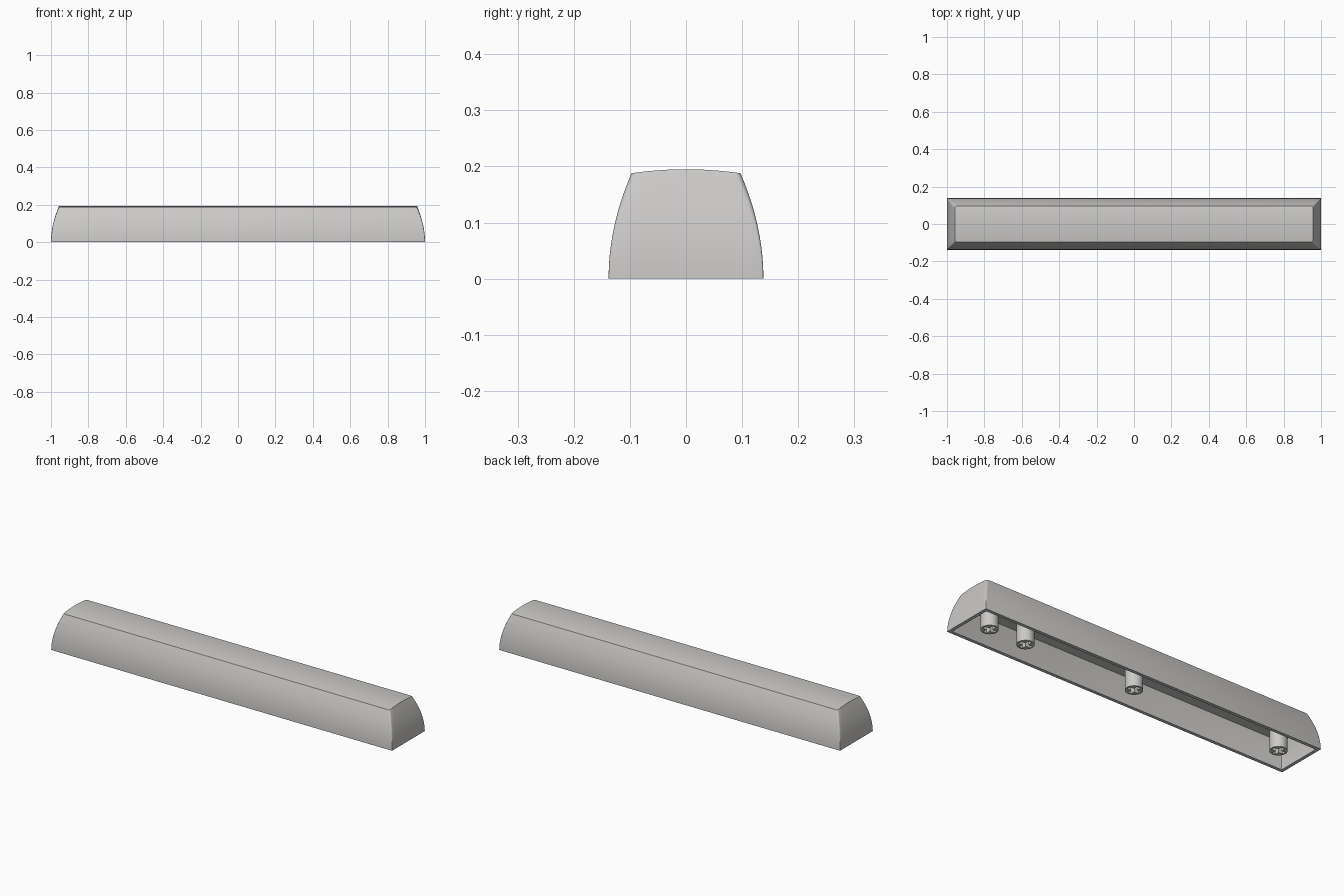
import bpy, bmesh, math

if "Cube" in bpy.data.objects:
    bpy.data.objects.remove(bpy.data.objects["Cube"])

HX, HY = 1.0, 0.138        # half size at the base
EDGE_Z, CROWN = 0.188, 0.007
CEILING = 0.13             # depth of the hollow
WALL = 0.017

grey = bpy.data.materials.new("warm light grey")
grey.diffuse_color = (0.6, 0.59, 0.575, 1)
grey.use_nodes = True
grey.node_tree.nodes["Principled BSDF"].inputs["Base Color"].default_value = grey.diffuse_color


def finish(name, bm):
    bmesh.ops.recalc_face_normals(bm, faces=bm.faces[:])
    me = bpy.data.meshes.new(name)
    bm.to_mesh(me)
    bm.free()
    ob = bpy.data.objects.new(name, me)
    bpy.context.collection.objects.link(ob)
    me.materials.append(grey)
    bpy.ops.object.select_all(action='DESELECT')
    ob.select_set(True)
    bpy.context.view_layer.objects.active = ob
    bpy.ops.object.shade_smooth_by_angle(angle=math.radians(30))
    return ob


def outline(hx, hy, r):
    """Rounded rectangle: right end from -y to +y, then its mirror image."""
    right = []
    for i in range(5):
        a = math.radians(-90 + 22.5 * i)
        right.append((hx - r + r * math.cos(a), -hy + r + r * math.sin(a)))
    for i in range(1, 10):
        right.append((hx, (hy - r) * (i / 5 - 1)))
    right += [(x, -y) for x, y in reversed(right[:5])]
    return right + [(-x, y) for x, y in reversed(right)]


def ring(bm, z, inset, crown, r):
    """One level of the shell; the sides lean in on a curve towards the top."""
    lean = (z / EDGE_Z) ** 2
    hx = HX - 0.043 * lean - inset
    hy = HY - 0.041 * lean - inset
    return [bm.verts.new((x, y, z + crown * (1 - (y / hy) ** 2)))
            for x, y in outline(hx, hy, r)]


def bridge(bm, a, b):
    n = len(a)
    for i in range(n):
        bm.faces.new((a[i], a[(i + 1) % n], b[(i + 1) % n], b[i]))


def cap(bm, loop):
    n = len(loop)
    for i in range(n // 2 - 1):
        bm.faces.new((loop[i], loop[i + 1], loop[n - 2 - i], loop[n - 1 - i]))


# Hollow key shell: inside ceiling, inner walls, rim, outer walls, crowned top
bm = bmesh.new()
steps = 10
levels = [ring(bm, CEILING * (1 - i / 6), WALL, 0, 0.003) for i in range(7)]
for i in range(steps + 1):
    t = i / steps
    levels.append(ring(bm, EDGE_Z * t, 0, CROWN * t ** 4, 0.002 + 0.008 * t))
for a, b in zip(levels, levels[1:]):
    bridge(bm, a, b)
cap(bm, levels[0])
cap(bm, levels[-1])
finish("key_shell", bm)


def stem(name, cx, r=0.042, arm=0.034, w=0.010, depth=0.07):
    """Round post with a cross-shaped socket in its lower end."""
    bm = bmesh.new()
    circle = [(r * math.cos(math.tau * i / 32), r * math.sin(math.tau * i / 32))
              for i in range(32)]
    cross = []
    for q in range(4):
        c, s = round(math.cos(q * math.pi / 2)), round(math.sin(q * math.pi / 2))
        cross += [(x * c - y * s, x * s + y * c)
                  for x, y in ((arm, -w), (arm, w), (w, w))]

    def loop(pts, z):
        return [bm.verts.new((cx + x, y, z)) for x, y in pts]

    low, high = loop(circle, 0.001), loop(circle, CEILING + 0.005)
    mouth, floor = loop(cross, 0.001), loop(cross, depth)
    bridge(bm, low, high)
    bridge(bm, mouth, floor)
    bm.faces.new(high)
    bm.faces.new(floor)
    edges = [bm.edges.get((l[i - 1], l[i])) for l in (low, mouth) for i in range(len(l))]
    bmesh.ops.triangle_fill(bm, edges=edges, use_beauty=True)
    finish(name, bm)


# Mounting posts under the key
for name, x in (("left_stem", -0.862), ("centre_stem", 0.0),
                ("inner_right_stem", 0.648), ("right_stem", 0.862)):
    stem(name, x)
